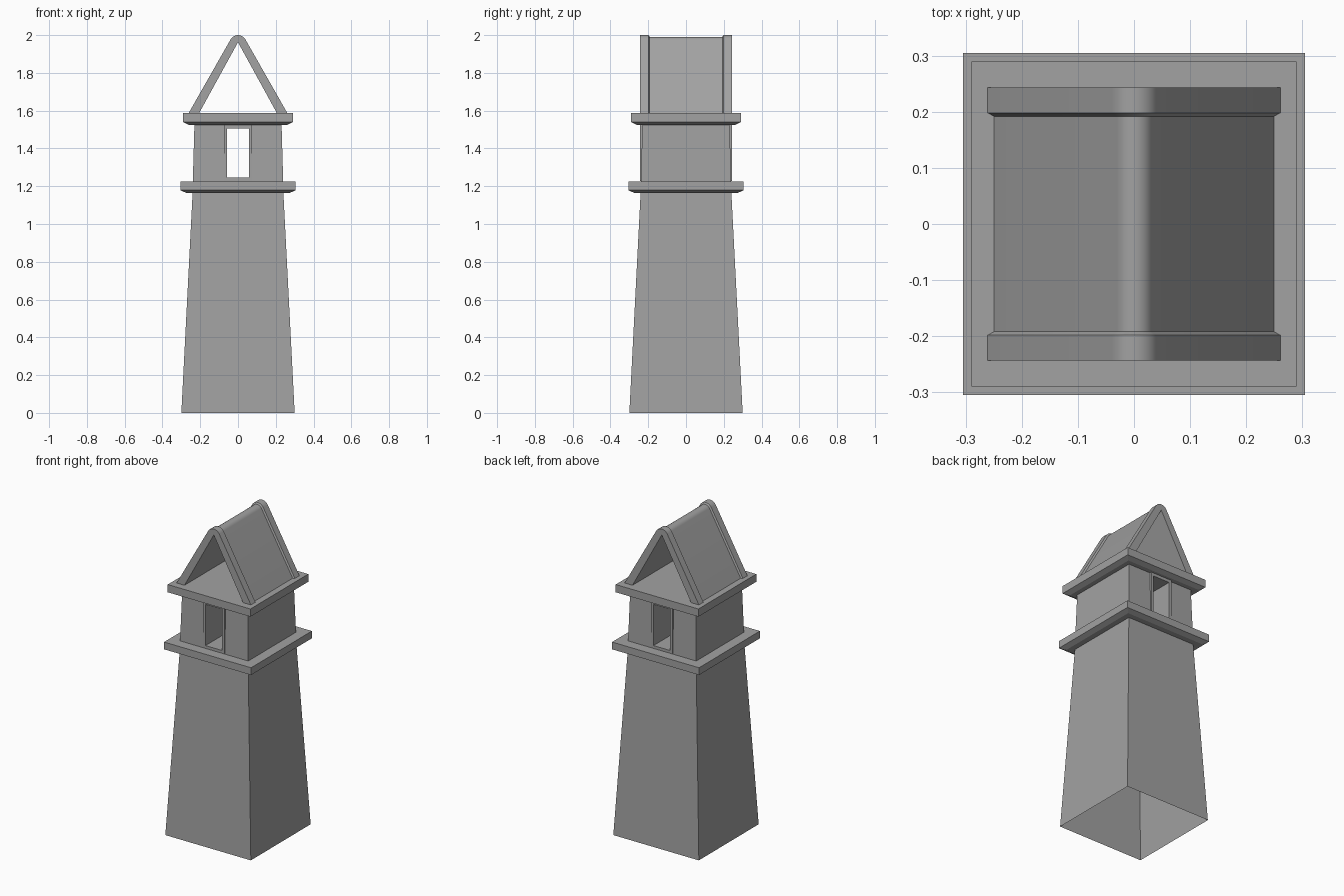
import bpy
import bmesh
from math import radians, cos, sin

cube = bpy.data.objects.get("Cube")
if cube:
    bpy.data.objects.remove(cube, do_unlink=True)

stone = bpy.data.materials.new("grey_stone")
stone.use_nodes = True
GREY = (0.36, 0.36, 0.36, 1)
stone.diffuse_color = GREY
stone.node_tree.nodes["Principled BSDF"].inputs["Base Color"].default_value = GREY


def loft(name, rings, caps=(True, True), closed=False):
    """Skin a list of matching point rings into one mesh object."""
    bm = bmesh.new()
    loops = [[bm.verts.new(p) for p in ring] for ring in rings]
    pairs = list(zip(loops, loops[1:]))
    if closed:
        pairs.append((loops[-1], loops[0]))
    for a, b in pairs:
        for i in range(len(a)):
            j = (i + 1) % len(a)
            bm.faces.new((a[i], a[j], b[j], b[i]))
    if not closed:
        for cap, ring in zip(caps, (loops[0], loops[-1])):
            if cap:
                bm.faces.new(ring)
    bmesh.ops.recalc_face_normals(bm, faces=bm.faces)
    mesh = bpy.data.meshes.new(name)
    bm.to_mesh(mesh)
    bm.free()
    mesh.materials.append(stone)
    obj = bpy.data.objects.new(name, mesh)
    bpy.context.collection.objects.link(obj)
    return obj


def square(half, z):
    return [(-half, -half, z), (half, -half, z), (half, half, z), (-half, half, z)]


def upright(half, low, high, y):
    return [(-half, y, low), (half, y, low), (half, y, high), (-half, y, high)]


# Tapered hollow tower, open underneath
loft("tower_body", [square(0.30, 0), square(0.24, 1.17)], caps=(False, True))

# Ledges with a chamfered underside
for name, half, low, high in (("lower_ledge", 0.305, 1.165, 1.225),
                              ("upper_ledge", 0.29, 1.525, 1.588)):
    loft(name, [square(half - 0.03, low), square(half, low + 0.014), square(half, high)])

# Lookout room with a passage cut from front to back
room = loft("lookout_room", [square(0.24, 1.2), square(0.23, 1.55)])
cutter = loft("passage_cutter", [upright(0.058, 1.245, 1.506, y) for y in (-0.4, 0.4)])
cutter.hide_render = True
cutter.hide_viewport = True
cut = room.modifiers.new("passage", "BOOLEAN")
cut.operation = 'DIFFERENCE'
cut.solver = 'EXACT'
cut.object = cutter

# Window frames on the front and back walls
for name, side in (("front_window_frame", -1), ("back_window_frame", 1)):
    outer, inner = (0.075, 1.228, 1.525), (0.058, 1.245, 1.506)
    loft(name, [upright(*outer, side * 0.225), upright(*outer, side * 0.243),
                upright(*inner, side * 0.243), upright(*inner, side * 0.225)], closed=True)


def roof_section(y, inset):
    """Gable section with a rounded ridge and an open underside."""
    base, slope, radius, ridge = 1.585, radians(29.7), 0.045 - inset, 1.955
    steps = 12
    arc = [slope + (radians(180) - 2 * slope) * i / steps for i in range(steps + 1)]
    half = 0.2625 - inset / cos(slope)
    pts = [(half, y, base)]
    pts += [(radius * cos(a), y, ridge + radius * sin(a)) for a in arc]
    pts += [(-half, y, base), (-0.207, y, base), (0, y, 1.962), (0.207, y, base)]
    return pts


# Gable roof with a raised rib along each end
roof = loft("gable_roof", [roof_section(y, d) for y, d in (
    (-0.243, 0), (-0.198, 0), (-0.192, 0.01), (0.192, 0.01), (0.198, 0), (0.243, 0))])
bpy.ops.object.select_all(action='DESELECT')
roof.select_set(True)
bpy.context.view_layer.objects.active = roof
bpy.ops.object.shade_smooth_by_angle(angle=radians(30))
